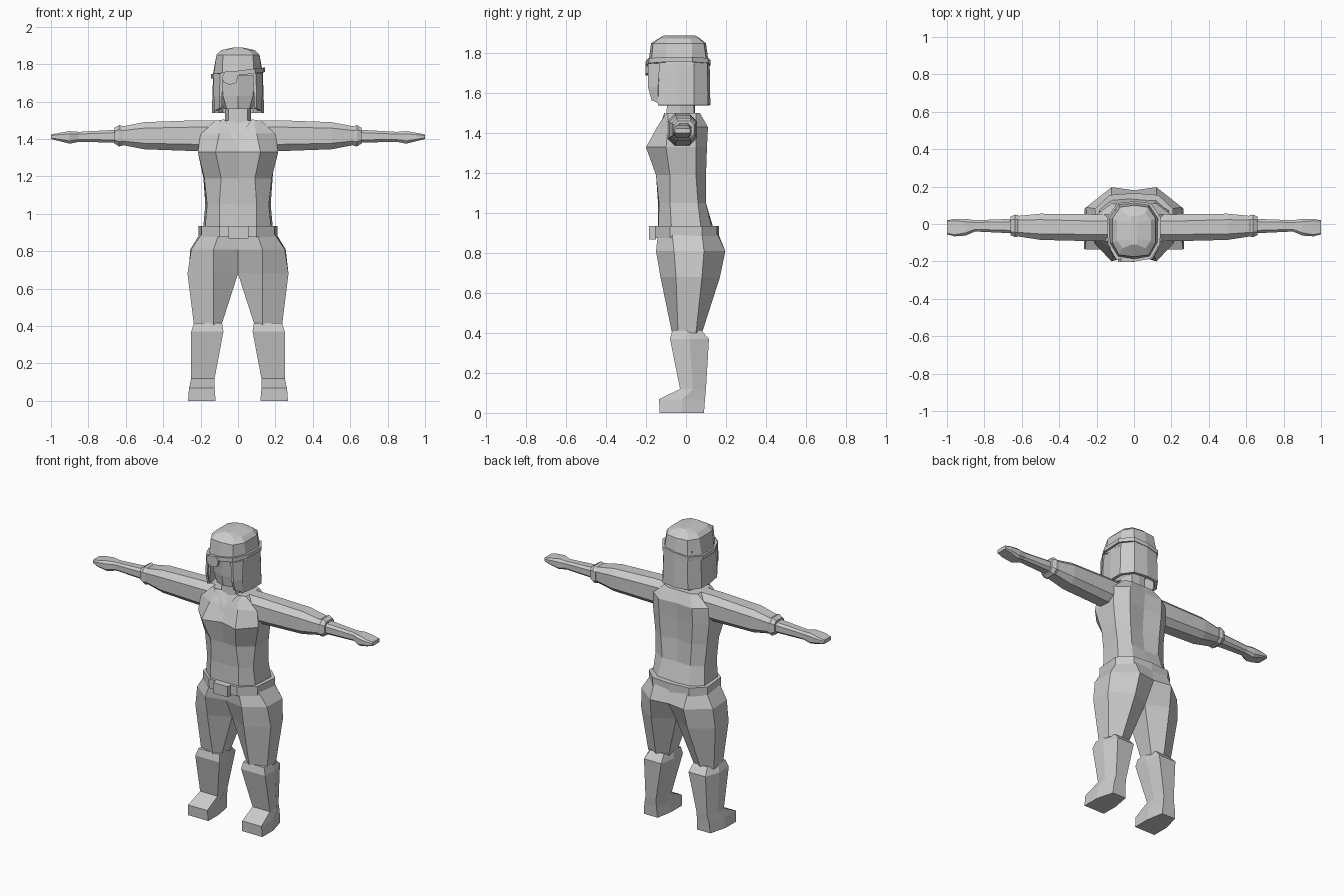
import bpy, bmesh
from mathutils import Vector

grey = bpy.data.materials.new("plain grey")
grey.diffuse_color = (0.6, 0.6, 0.6, 1)


def finish(name, bm):
    bmesh.ops.recalc_face_normals(bm, faces=bm.faces)
    me = bpy.data.meshes.new(name)
    bm.to_mesh(me)
    bm.free()
    ob = bpy.data.objects.new(name, me)
    bpy.context.collection.objects.link(ob)
    me.materials.append(grey)
    return ob


def loft(name, rings, closed=True, caps=True):
    """Skin a list of equal-length rings of 3D points."""
    bm = bmesh.new()
    vs = [[bm.verts.new(p) for p in r] for r in rings]
    n = len(rings[0])
    for a, b in zip(vs, vs[1:]):
        for i in range(n if closed else n - 1):
            j = (i + 1) % n
            bm.faces.new((a[i], a[j], b[j], b[i]))
    if caps:
        bm.faces.new(vs[0])
        bm.faces.new(vs[-1])
    return finish(name, bm)


def sym(z, half):
    """Full ring from a half outline running front centre to back centre."""
    full = half + [(-x, y) for x, y in half[-2:0:-1]]
    return [(x, y, z) for x, y in full]


def mirror(ob):
    m = ob.modifiers.new("mirror", 'MIRROR')
    m.use_axis[0] = True
    return ob


def box(name, lo, hi):
    (a, b, c), (d, e, f) = lo, hi
    return loft(name, [[(a, b, z), (d, b, z), (d, e, z), (a, e, z)] for z in (c, f)])


# Torso with bust and sloping shoulders
loft("torso", [
    sym(.88, [(0, -.14), (.1, -.14), (.18, -.07), (.19, .08), (.12, .14), (0, .15)]),
    sym(1.05, [(0, -.14), (.1, -.135), (.165, -.08), (.175, .06), (.1, .1), (0, .095)]),
    sym(1.19, [(0, -.145), (.09, -.15), (.18, -.08), (.185, .05), (.11, .1), (0, .08)]),
    sym(1.33, [(0, -.165), (.12, -.2), (.215, -.1), (.2, .05), (.12, .105), (0, .09)]),
    sym(1.43, [(0, -.125), (.1, -.145), (.2, -.09), (.2, .05), (.12, .11), (0, .1)]),
    sym(1.50, [(0, -.09), (.08, -.1), (.12, -.09), (.12, .05), (.08, .07), (0, .07)])])

# Collar flaps forming a V
bm = bmesh.new()
bm.faces.new([bm.verts.new(p) for p in
              [(.075, -.108, 1.505), (.1, -.105, 1.5), (.035, -.145, 1.405), (0, -.15, 1.385), (0, -.138, 1.41)]])
mirror(finish("collar", bm))

# Belt and buckle
belt = [(0, -.158), (.1, -.155), (.195, -.08), (.21, .08), (.13, .155), (0, .165)]
loft("belt", [sym(.875, belt), sym(.935, belt)])
box("buckle", (-.05, -.185, .867), (.055, -.15, .935))

# Pelvis and legs
hip = [(0, -.06), (.13, -.128), (.27, -.05), (.265, .08), (.13, .17), (0, .1)]
loft("pelvis", [
    sym(.68, hip),
    sym(.81, [(0, -.125), (.13, -.15), (.25, -.06), (.255, .09), (.12, .197), (0, .18)]),
    sym(.9, [(0, -.14), (.1, -.14), (.19, -.07), (.2, .08), (.12, .155), (0, .16)])])
knee = [(.09, -.04), (.13, -.07), (.235, -.04), (.235, .05), (.16, .08), (.09, .05)]
mirror(loft("thigh", [[(x, y, .68) for x, y in hip], [(x, y, .4) for x, y in knee]]))

# Boots with toe
boot = [(.415, .085, .235, -.068, .075), (.37, .078, .25, -.08, .115), (.12, .125, .25, -.03, .1),
        (.068, .125, .262, -.135, .095), (0, .12, .267, -.132, .09)]
mirror(loft("boot", [[(a, f, z), (b, f, z), (b, (f + k) / 2, z), (b - .03, k, z), (a + .02, k, z),
                      (a, (f + k) / 2, z)] for z, a, b, f, k in boot]))


# Arms: x, z low, z high, y front, y back, with bevelled section
def arm_ring(x, z0, z1, y0, y1):
    c = .22 * (z1 - z0)
    return [(x, y0, z0 + c), (x, y0, z1 - c), (x, y0 + c, z1), (x, y1 - c, z1),
            (x, y1, z1 - c), (x, y1, z0 + c), (x, y1 - c, z0), (x, y0 + c, z0)]


parts = {
    "sleeve": [(.1, 1.34, 1.5, -.09, .05), (.22, 1.335, 1.5, -.092, .052), (.5, 1.345, 1.49, -.085, .055),
               (.63, 1.37, 1.465, -.065, .042)],
    "cuff": [(.615, 1.365, 1.465, -.066, .046), (.635, 1.36, 1.475, -.07, .05), (.66, 1.375, 1.46, -.06, .04)],
    "hand": [(.64, 1.38, 1.45, -.05, .028), (.85, 1.385, 1.438, -.04, .02), (.9, 1.375, 1.442, -.062, .027),
             (.96, 1.39, 1.432, -.066, .027), (1.0, 1.4, 1.424, -.055, .02)]}
for name, rows in parts.items():
    mirror(loft(name, [arm_ring(*r) for r in rows]))

# Neck and face
loft("neck", [sym(z, [(0, y), (.05, y), (.07, -.03), (.05, .04), (0, .045)]) for z, y in ((1.47, -.1), (1.62, -.09))])
loft("face", [
    sym(1.56, [(0, -.15), (.06, -.13), (.075, -.06), (.05, .02), (0, .02)]),
    sym(1.63, [(0, -.165), (.08, -.135), (.11, -.06), (.09, .06), (0, .08)]),
    sym(1.78, [(0, -.175), (.09, -.155), (.12, -.06), (.1, .08), (0, .1)])])

# Hair cap and the hanging hair round the back and sides
brow = [(0, -.19), (.085, -.175), (.13, -.1), (.135, .03), (.085, .105), (0, .115)]
loft("hair_cap", [
    sym(1.74, brow),
    sym(1.85, [(0, -.175), (.08, -.165), (.115, -.1), (.115, .03), (.075, .09), (0, .1)]),
    sym(1.875, [(0, -.135), (.06, -.13), (.09, -.09), (.09, .02), (.06, .06), (0, .07)]),
    sym(1.89, [(0, -.11), (.015, -.11), (.02, -.08), (.02, .01), (.015, .04), (0, .045)])])
side = [(.125, -.14), (.14, -.05), (.14, .04), (.09, .11), (0, .122)]
half = [[(x, y, 1.54) for x, y in side], [(x * .95, y * .97, 1.75) for x, y in side]]
shell = loft("hair_back", half, closed=False, caps=False)
mirror(shell)
sol = shell.modifiers.new("thickness", 'SOLIDIFY')
sol.thickness, sol.offset = .02, -1
# Front locks beside the face
mirror(loft("hair_lock", [
    [(.085, -.17, 1.565), (.1, -.172, 1.565), (.125, -.14, 1.55), (.11, -.135, 1.55)],
    [(.085, -.19, 1.63), (.1, -.19, 1.63), (.13, -.14, 1.63), (.115, -.135, 1.63)],
    [(.08, -.19, 1.75), (.095, -.19, 1.75), (.13, -.13, 1.75), (.11, -.13, 1.75)]]))

# Tilted head strap and eye patch
strap = sym(0, [(x * 1.07, y * 1.06) for x, y in brow])
loft("strap", [[(x, y, z + x * .12) for x, y, _ in strap] for z in (1.74, 1.765)])
patch = [(-.085, 1.735), (-.08, 1.705), (-.045, 1.69), (-.01, 1.7), (0, 1.735), (-.01, 1.76), (-.07, 1.76)]
loft("eye_patch", [[(x, y, z) for x, z in patch] for y in (-.202, -.185)])
